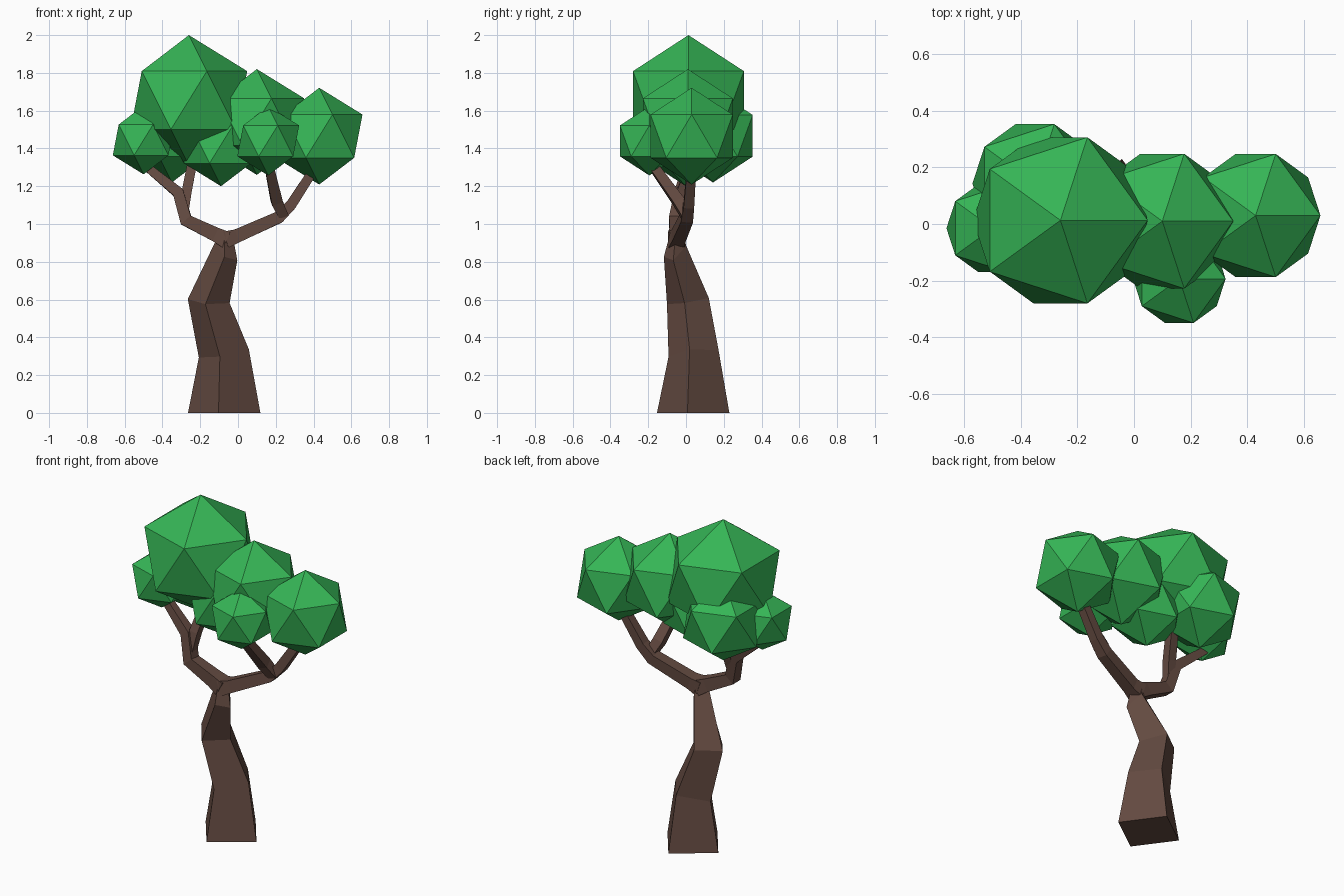
import bpy, bmesh, math
from mathutils import Vector

if "Cube" in bpy.data.objects:
    bpy.data.objects.remove(bpy.data.objects["Cube"])


def material(name, rgb):
    m = bpy.data.materials.new(name)
    m.diffuse_color = (*rgb, 1.0)
    m.use_nodes = True
    m.node_tree.nodes["Principled BSDF"].inputs["Base Color"].default_value = m.diffuse_color
    return m


BARK = material("bark brown", (0.125, 0.068, 0.052))
LEAF = material("leaf green", (0.036, 0.46, 0.092))


def finish(name, bm, mat):
    bmesh.ops.recalc_face_normals(bm, faces=bm.faces)
    mesh = bpy.data.meshes.new(name)
    bm.to_mesh(mesh)
    bm.free()
    mesh.materials.append(mat)
    obj = bpy.data.objects.new(name, mesh)
    bpy.context.collection.objects.link(obj)
    return obj


def skin_rings(name, rings, mat):
    """Bridge a list of equal point rings into a closed solid."""
    bm = bmesh.new()
    loops = [[bm.verts.new(p) for p in ring] for ring in rings]
    n = len(loops[0])
    for a, b in zip(loops, loops[1:]):
        for i in range(n):
            j = (i + 1) % n
            bm.faces.new((a[i], a[j], b[j], b[i]))
    bm.faces.new(loops[0][::-1])
    bm.faces.new(loops[-1])
    return finish(name, bm, mat)


def trunk_ring(x, y, z, r, sx, sy, turn=-9):
    """Turned square ring, tilted by slopes sx, sy."""
    ring = []
    for k in range(4):
        a = math.radians(turn + 90 * k)
        dx, dy = r * math.cos(a), r * math.sin(a)
        ring.append((x + dx, y + dy, z + sx * dx + sy * dy))
    return ring


def branch(name, path):
    """Square tube along (x, y, z, half width) points."""
    pts = [Vector(p[:3]) for p in path]
    rings = []
    for i, p in enumerate(pts):
        t = Vector((0, 0, 0))
        if i > 0:
            t += (p - pts[i - 1]).normalized()
        if i < len(pts) - 1:
            t += (pts[i + 1] - p).normalized()
        t.normalize()
        side = t.cross(Vector((0, 1, 0))).normalized()
        front = side.cross(t)
        h = path[i][3]
        rings.append([p + side * h * u + front * h * v
                      for u, v in ((1, 1), (-1, 1), (-1, -1), (1, -1))])
    return skin_rings(name, rings, BARK)


# Trunk: bent, tapering, four sided
skin_rings("trunk", [
    trunk_ring(-0.073, 0.038, 0.0, 0.194, 0, 0),
    trunk_ring(-0.075, 0.04, 0.315, 0.134, 0.18, 0.1),
    trunk_ring(-0.155, 0.01, 0.592, 0.112, -0.07, 0.16),
    trunk_ring(-0.063, -0.058, 0.855, 0.06, -0.7, 0.6),
    trunk_ring(-0.066, -0.05, 0.93, 0.04, 0, 0),
], BARK)

# Two main boughs, each forking in two
branch("left_bough", [(-0.06, -0.05, 0.915, 0.045), (-0.12, -0.05, 0.945, 0.038),
                      (-0.275, -0.055, 1.02, 0.034), (-0.315, -0.03, 1.165, 0.03),
                      (-0.48, 0.01, 1.30, 0.022), (-0.52, 0.01, 1.36, 0.022)])
branch("left_fork", [(-0.285, -0.045, 1.07, 0.024), (-0.27, -0.02, 1.18, 0.026),
                     (-0.235, 0.05, 1.36, 0.025)])
branch("right_bough", [(-0.07, -0.05, 0.915, 0.045), (-0.01, -0.04, 0.935, 0.036),
                       (0.215, 0.005, 1.035, 0.032), (0.28, 0.015, 1.10, 0.028),
                       (0.41, 0.03, 1.30, 0.024)])
branch("right_fork", [(0.24, 0.0, 1.045, 0.026), (0.205, -0.04, 1.12, 0.03),
                      (0.16, -0.19, 1.33, 0.024)])

# Foliage clumps: plain icosahedra (x, y, z, radius)
CLUMPS = [
    (-0.26, 0.013, 1.655, 0.345),
    (0.10, 0.01, 1.54, 0.28),
    (0.43, 0.03, 1.465, 0.256),
    (0.16, -0.194, 1.44, 0.183),
    (-0.50, -0.015, 1.445, 0.182),
    (-0.35, 0.143, 1.467, 0.247),
    (-0.09, 0.0, 1.42, 0.22),
]
for i, (x, y, z, r) in enumerate(CLUMPS, 1):
    bm = bmesh.new()
    bmesh.ops.create_icosphere(bm, subdivisions=1, radius=r)
    bmesh.ops.translate(bm, verts=bm.verts, vec=(x, y, z))
    finish(f"foliage_clump_{i}", bm, LEAF)
